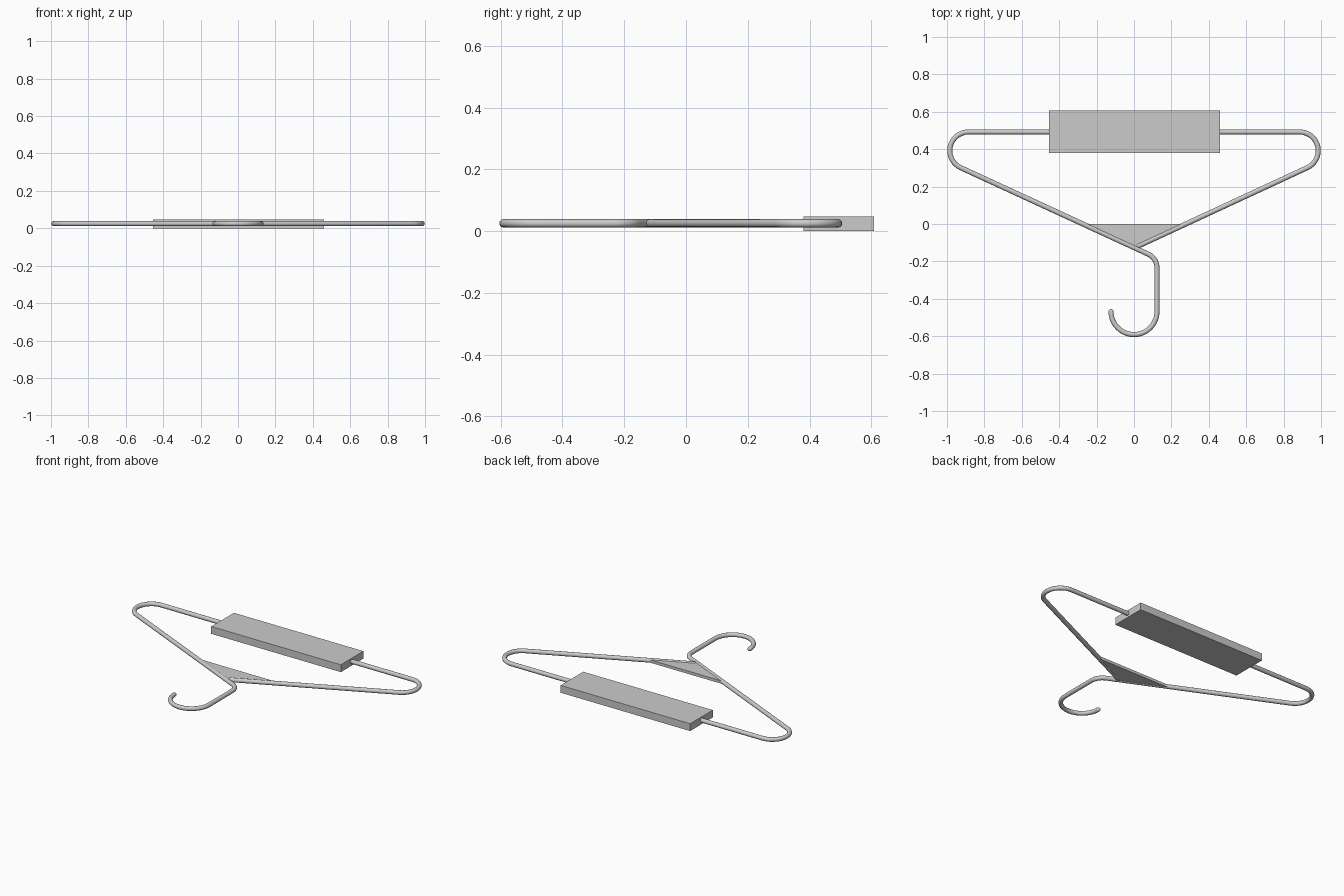
import bpy, bmesh, math
from mathutils import Vector

cube = bpy.data.objects.get("Cube")
if cube:
    bpy.data.objects.remove(cube, do_unlink=True)

R = 0.0135       # wire radius
ZC = 0.025       # height of the wire's centre line

mat = bpy.data.materials.new("light_grey")
mat.use_nodes = True
colour = (0.6, 0.6, 0.6, 1)
mat.diffuse_color = colour
mat.node_tree.nodes["Principled BSDF"].inputs["Base Color"].default_value = colour


def arc(cx, cy, r, a0, a1, n=16):
    """Points on an arc, angles in degrees."""
    angles = [math.radians(a0 + (a1 - a0) * i / n) for i in range(n + 1)]
    return [(cx + r * math.cos(a), cy + r * math.sin(a)) for a in angles]


def round_end(p, q):
    """Tapering (point, radius) pairs that close a wire at p, coming from q."""
    d = (Vector(p) - Vector(q)).normalized()
    return [(Vector(p) + d * R * math.sin(t), max(math.cos(t), 0.02))
            for t in (math.pi / 6, math.pi / 3, math.pi / 2)]


def make_wire(name, points):
    samples = [(Vector(p), 1.0) for p in points]
    samples = (round_end(points[0], points[1])[::-1] + samples
               + round_end(points[-1], points[-2]))
    curve = bpy.data.curves.new(name, "CURVE")
    curve.dimensions = "3D"
    curve.bevel_depth = R
    curve.bevel_resolution = 4
    curve.use_fill_caps = True
    spline = curve.splines.new("POLY")
    spline.points.add(len(samples) - 1)
    for pt, (p, r) in zip(spline.points, samples):
        pt.co = (p.x, p.y, ZC, 1)
        pt.radius = r
    spline.use_smooth = True
    obj = bpy.data.objects.new(name, curve)
    bpy.context.collection.objects.link(obj)
    curve.materials.append(mat)
    # Turn the curve into a mesh with smooth shading
    bpy.ops.object.select_all(action="DESELECT")
    obj.select_set(True)
    bpy.context.view_layer.objects.active = obj
    bpy.ops.object.convert(target="MESH")
    bpy.ops.object.shade_smooth_by_angle(angle=math.radians(60))


def make_prism(name, outline, z0, z1):
    bm = bmesh.new()
    face = bm.faces.new([bm.verts.new((x, y, z0)) for x, y in outline])
    new = bmesh.ops.extrude_face_region(bm, geom=[face])["geom"]
    bmesh.ops.translate(bm, vec=(0, 0, z1 - z0),
                        verts=[v for v in new if isinstance(v, bmesh.types.BMVert)])
    bmesh.ops.recalc_face_normals(bm, faces=bm.faces)
    mesh = bpy.data.meshes.new(name)
    bm.to_mesh(mesh)
    bm.free()
    mesh.materials.append(mat)
    bpy.context.collection.objects.link(bpy.data.objects.new(name, mesh))


# One bent wire: shoulder end, shoulders, trouser bar, neck and hook
SLOPE = math.degrees(math.atan(0.46))
path = [(0.025, -0.117)]
path += arc(0.885, 0.392, 0.1, SLOPE - 90, 90)
path += arc(-0.885, 0.392, 0.1, 90, 270 - SLOPE)
path += arc(0.043, -0.234, 0.08, 90 - SLOPE, 0, 8)
path += arc(0, -0.468, 0.123, 0, -180, 24)
make_wire("hanger_wire", path)

# Triangular web filling the corner between the shoulders
make_prism("neck_web", [(-0.27, 0), (0.01, -0.13), (0.27, 0)], 0.015, 0.033)

# Flat pad wrapped around the middle of the bar
make_prism("bar_pad", [(-0.455, 0.38), (0.46, 0.38), (0.46, 0.608), (-0.455, 0.608)],
           0.0, 0.047)
